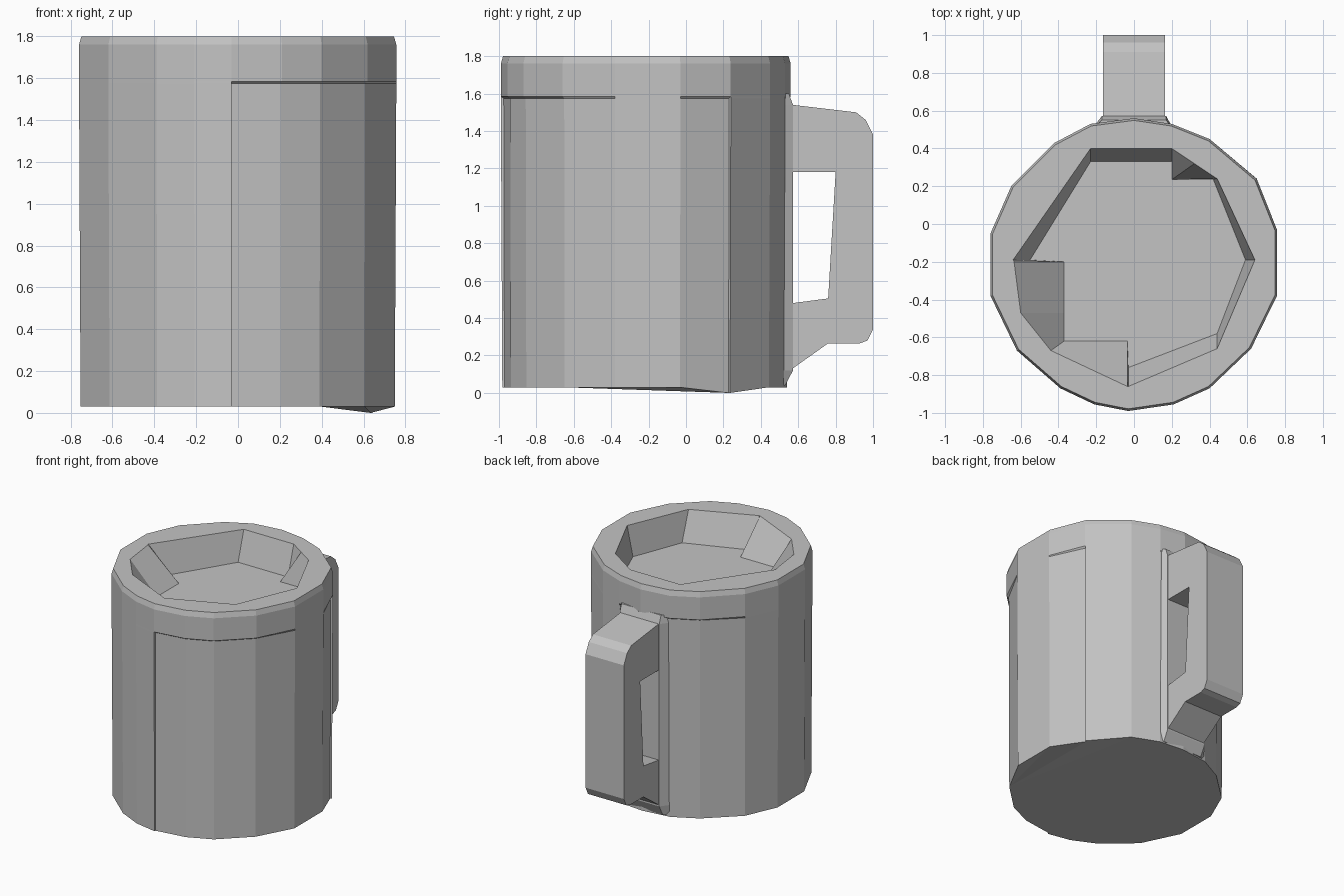
import bpy, bmesh

cube = bpy.data.objects.get("Cube")
if cube:
    bpy.data.objects.remove(cube, do_unlink=True)

GREY = (0.55, 0.55, 0.55, 1.0)
mat = bpy.data.materials.new("plain grey")
mat.use_nodes = True
mat.diffuse_color = GREY
shader = mat.node_tree.nodes["Principled BSDF"]
shader.inputs["Base Color"].default_value = GREY
shader.inputs["Roughness"].default_value = 0.8

CENTRE_Y = -0.215


def loft(name, rings):
    """Join rings of equal length with quads, cap both ends and add the object."""
    bm = bmesh.new()
    loops = [[bm.verts.new(p) for p in ring] for ring in rings]
    for low, high in zip(loops, loops[1:]):
        for i in range(len(low)):
            j = (i + 1) % len(low)
            bm.faces.new((low[i], low[j], high[j], high[i]))
    bm.faces.new(loops[0][::-1])
    bm.faces.new(loops[-1])
    bmesh.ops.remove_doubles(bm, verts=bm.verts, dist=0.003)
    bmesh.ops.triangulate(bm, faces=[f for f in bm.faces if len(f.verts) > 4])
    bmesh.ops.recalc_face_normals(bm, faces=bm.faces)
    mesh = bpy.data.meshes.new(name)
    bm.to_mesh(mesh)
    bm.free()
    mesh.materials.append(mat)
    obj = bpy.data.objects.new(name, mesh)
    bpy.context.collection.objects.link(obj)
    return obj


# Faceted outline of the mug; the doubled points make the panel seams
outline = [(-0.031, -0.99), (-0.03, -0.99), (0.21, -0.955), (0.4, -0.87),
           (0.62, -0.66), (0.757, -0.38), (0.757, -0.03), (0.65, 0.239),
           (0.65, 0.24), (0.4, 0.45), (0.2, 0.53), (0, 0.56), (-0.23, 0.53),
           (-0.42, 0.43), (-0.65, 0.2), (-0.76, -0.05), (-0.76, -0.38),
           (-0.62, -0.67), (-0.39, -0.87), (-0.21, -0.955)]


def outline_ring(z, scale=1.0, inset=1.0):
    ring = []
    for x, y in outline:
        # the front-left and back panels sit slightly behind the rim band
        front_panel = -0.0305 < x < 0.7 and y < 0.2395
        back_panel = x < 0.15 and y > 0.25
        k = scale * (inset if front_panel or back_panel else 1.0)
        ring.append((x if abs(x) < 0.05 else x * k,
                     CENTRE_Y + (y - CENTRE_Y) * k, z))
    return ring


# Body with a sagging corner on the underside
base = [(x, y, 0.0 if x > 0.6 and y > 0.2 else z)
        for x, y, z in outline_ring(0.03, 0.99, 0.985)]
body = loft("mug_body", [
    base,
    outline_ring(1.575, 1.0, 0.98),
    outline_ring(1.585),
    outline_ring(1.76),
    outline_ring(1.80, 0.985),
])

# Shallow irregular recess: lip position, then floor position
recess = [((-0.64, -0.19), (-0.55, -0.19)), ((-0.23, 0.40), (-0.23, 0.33)),
          ((0.20, 0.40), (0.20, 0.33)), ((0.32, 0.32), (0.20, 0.235)),
          ((0.44, 0.24), (0.42, 0.235)), ((0.64, -0.19), (0.59, -0.19)),
          ((0.44, -0.66), (0.44, -0.58)), ((-0.03, -0.86), (-0.03, -0.76)),
          ((-0.035, -0.86), (-0.035, -0.62)), ((-0.44, -0.67), (-0.37, -0.62)),
          ((-0.60, -0.47), (-0.37, -0.47)), ((-0.635, -0.20), (-0.37, -0.20))]
cutter = loft("recess_cutter", [
    [(x, y, 1.57) for lip, (x, y) in recess],
    [(x, y, 1.80) for (x, y), floor in recess],
    [(x, y, 1.90) for (x, y), floor in recess],
])
cutter.hide_render = True
cut = body.modifiers.new("recess", 'BOOLEAN')
cut.operation = 'DIFFERENCE'
cut.solver = 'EXACT'
cut.object = cutter
bpy.context.view_layer.objects.active = body
bpy.ops.object.modifier_apply(modifier=cut.name)
bpy.data.objects.remove(cutter, do_unlink=True)

# Handle: side profile (y, z) extruded across x
profile = [(0.50, 1.54), (0.57, 1.54), (0.91, 1.50), (0.96, 1.46), (1.0, 1.38),
           (1.0, 0.34), (0.97, 0.28), (0.93, 0.265), (0.76, 0.265),
           (0.57, 0.13), (0.50, 0.13), (0.50, 0.48), (0.57, 0.48),
           (0.76, 0.505), (0.80, 1.18), (0.50, 1.18)]
loft("handle", [[(x, y, z) for y, z in profile] for x in (-0.165, 0.165)])


# Flat root strip joining the handle to the body
def root_ring(z, y):
    return [(-0.24, 0.48, z), (-0.17, y, z), (0.17, y, z), (0.22, 0.48, z)]


loft("handle_root", [root_ring(0.04, 0.53), root_ring(0.12, 0.572),
                     root_ring(1.54, 0.572), root_ring(1.60, 0.55)])
